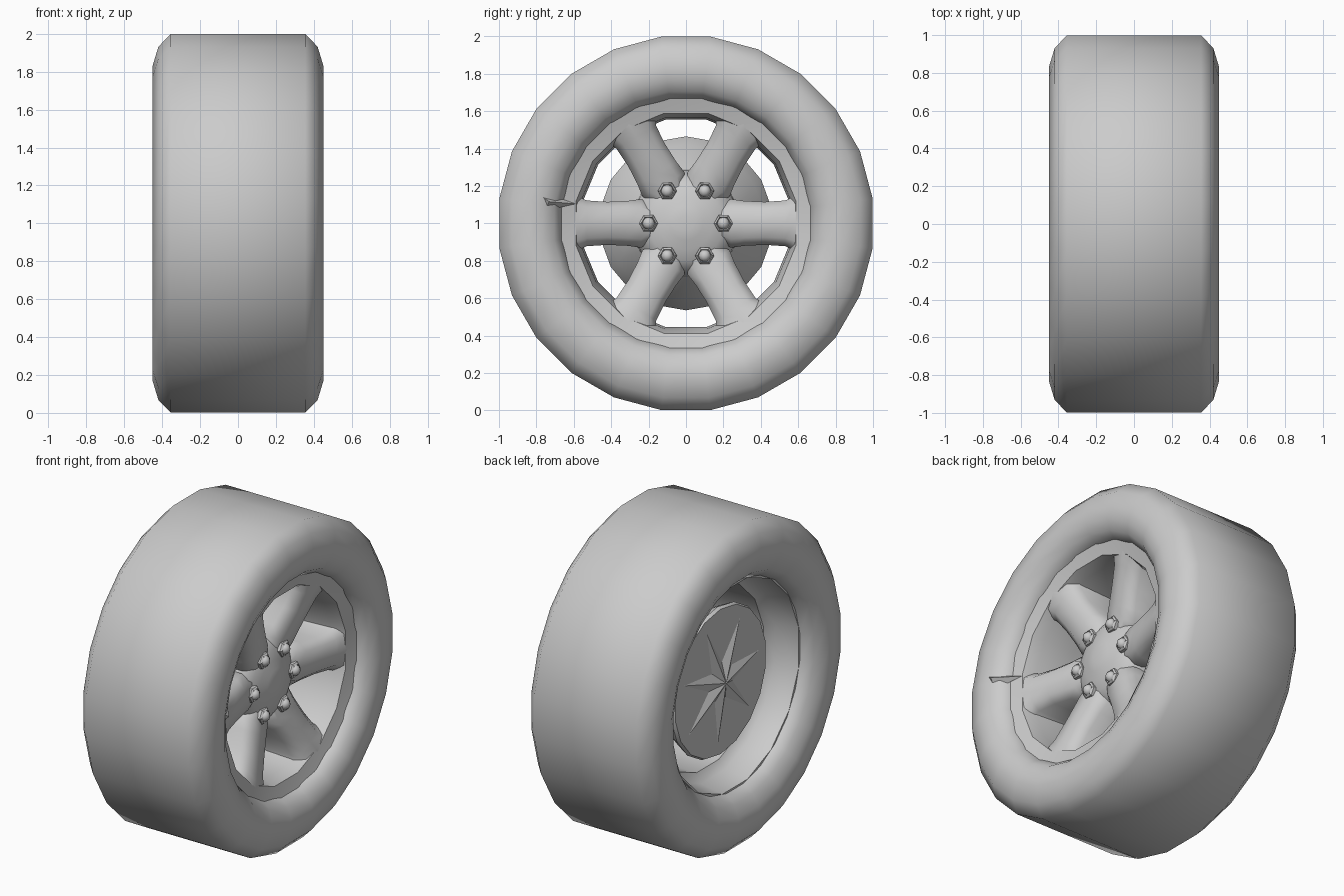
import bpy, bmesh, math

cube = bpy.data.objects.get("Cube")
if cube:
    bpy.data.objects.remove(cube, do_unlink=True)

GREY = (0.6, 0.6, 0.6, 1)
mat = bpy.data.materials.new("plain grey")
mat.use_nodes = True
mat.diffuse_color = GREY
mat.node_tree.nodes["Principled BSDF"].inputs["Base Color"].default_value = GREY
MID = 1.0  # axle height


def polar(x, r, a, side=0.0):
    """Point at radius r and angle a about the axle, shifted sideways."""
    c, s = math.cos(a), math.sin(a)
    return (x, r * c - side * s, MID + r * s + side * c)


def finish(name, bm, angle=45):
    bmesh.ops.recalc_face_normals(bm, faces=bm.faces)
    mesh = bpy.data.meshes.new(name)
    bm.to_mesh(mesh)
    bm.free()
    obj = bpy.data.objects.new(name, mesh)
    bpy.context.collection.objects.link(obj)
    mesh.materials.append(mat)
    bpy.ops.object.select_all(action='DESELECT')
    obj.select_set(True)
    bpy.context.view_layer.objects.active = obj
    bpy.ops.object.shade_smooth_by_angle(angle=math.radians(angle))


def bridge(bm, rings, closed=False):
    """Skin a list of equal vertex rings; cap the ends unless closed."""
    n = len(rings[0])
    pairs = list(zip(rings, rings[1:]))
    if closed:
        pairs.append((rings[-1], rings[0]))
    for p, q in pairs:
        for i in range(n):
            j = (i + 1) % n
            bm.faces.new((p[i], p[j], q[j], q[i]))
    if not closed:
        bm.faces.new(rings[0])
        bm.faces.new(rings[-1])


def lathe(name, profile, segments, closed=False, angle=45):
    bm = bmesh.new()
    step = math.tau / segments
    rings = [[bm.verts.new(polar(x, r, (i + 0.5) * step)) for i in range(segments)]
             for x, r in profile]
    bridge(bm, rings, closed)
    finish(name, bm, angle)


# Tyre: rounded shoulders and bulging side walls
lathe("tyre", [(0.355, 0.67), (0.41, 0.71), (0.44, 0.77), (0.45, 0.84), (0.42, 0.94),
               (0.355, 1.007), (-0.355, 1.007), (-0.42, 0.94), (-0.45, 0.84),
               (-0.435, 0.77), (-0.40, 0.70), (-0.34, 0.65), (-0.2, 0.67), (0.2, 0.67)],
      24, closed=True, angle=60)

# Rim barrel: front flange, narrow throat, then a step out to the open back
lathe("rim_barrel", [(0.36, 0.685), (0.355, 0.67), (0.335, 0.60), (0.26, 0.575),
                     (0.05, 0.565), (-0.15, 0.565), (-0.19, 0.62), (-0.34, 0.645),
                     (-0.34, 0.67)], 16, closed=True)

# Hub: shallow domed cap with a recessed outer shoulder
lathe("hub", [(0.275, 0.04), (0.268, 0.09), (0.25, 0.14), (0.235, 0.20),
              (0.19, 0.26), (0.12, 0.285), (0.04, 0.29)], 24, angle=60)

# Brake drum behind the spokes
lathe("brake_drum", [(0.05, 0.27), (-0.13, 0.42), (-0.22, 0.465), (-0.24, 0.455)], 18, angle=50)

# Spokes: crowned sections lofted from hub to rim: radius, half width, front, back
SECTIONS = [(0.12, 0.06, 0.23, 0.06), (0.24, 0.13, 0.25, 0.04), (0.31, 0.12, 0.268, 0.03),
            (0.42, 0.115, 0.295, 0.02), (0.53, 0.122, 0.32, 0.02), (0.58, 0.145, 0.335, 0.02),
            (0.64, 0.20, 0.345, 0.04)]
for k in range(6):
    a = k * math.tau / 6
    bm = bmesh.new()
    rings = []
    for r, w, front, back in SECTIONS:
        outline = [(-w, back), (-w, front - 0.06), (-w * 0.65, front - 0.01), (0, front),
                   (w * 0.65, front - 0.01), (w, front - 0.06), (w, back)]
        rings.append([bm.verts.new(polar(x, r, a, s)) for s, x in outline])
    bridge(bm, rings)
    finish(f"spoke_{k + 1}", bm, 60)

# Wheel nuts: hexagonal collar with a round stud, one on each spoke root
for k in range(6):
    a = k * math.tau / 6
    _, y, z = polar(0, 0.2, a)
    bm = bmesh.new()
    rings = []
    for x, r in [(0.18, 0.055), (0.255, 0.05), (0.265, 0.04), (0.255, 0.034)]:
        rings.append([bm.verts.new((x, y + r * math.cos(i * math.tau / 6 + a),
                                    z + r * math.sin(i * math.tau / 6 + a)))
                      for i in range(6)])
    bridge(bm, rings)
    finish(f"wheel_nut_{k + 1}", bm, 30)
    bpy.ops.mesh.primitive_uv_sphere_add(segments=10, ring_count=6, radius=0.033,
                                         location=(0.255, y, z))
    stud = bpy.context.object
    stud.name = f"wheel_stud_{k + 1}"
    stud.data.materials.append(mat)
    bpy.ops.object.shade_smooth()

# Star-shaped ribs on the back of the drum
bm = bmesh.new()
POINTS = 7
tip = bm.verts.new((-0.28, 0, MID))
star = [bm.verts.new(polar(-0.242, 0.12 if i % 2 else 0.38, i * math.pi / POINTS + 0.3))
        for i in range(2 * POINTS)]
for i, v in enumerate(star):
    bm.faces.new((tip, v, star[(i + 1) % len(star)]))
finish("drum_star", bm, 10)

# Valve: bent fin on the side wall beside one spoke
bm = bmesh.new()
base = [bm.verts.new(polar(x, r, math.radians(deg)))
        for x, r, deg in [(0.34, 0.6, 170), (0.42, 0.86, 167), (0.40, 0.76, 175)]]
peak = bm.verts.new(polar(0.45, 0.74, math.radians(171)))
bm.faces.new(base)
for i in range(3):
    bm.faces.new((base[i], base[(i + 1) % 3], peak))
finish("valve", bm, 20)
